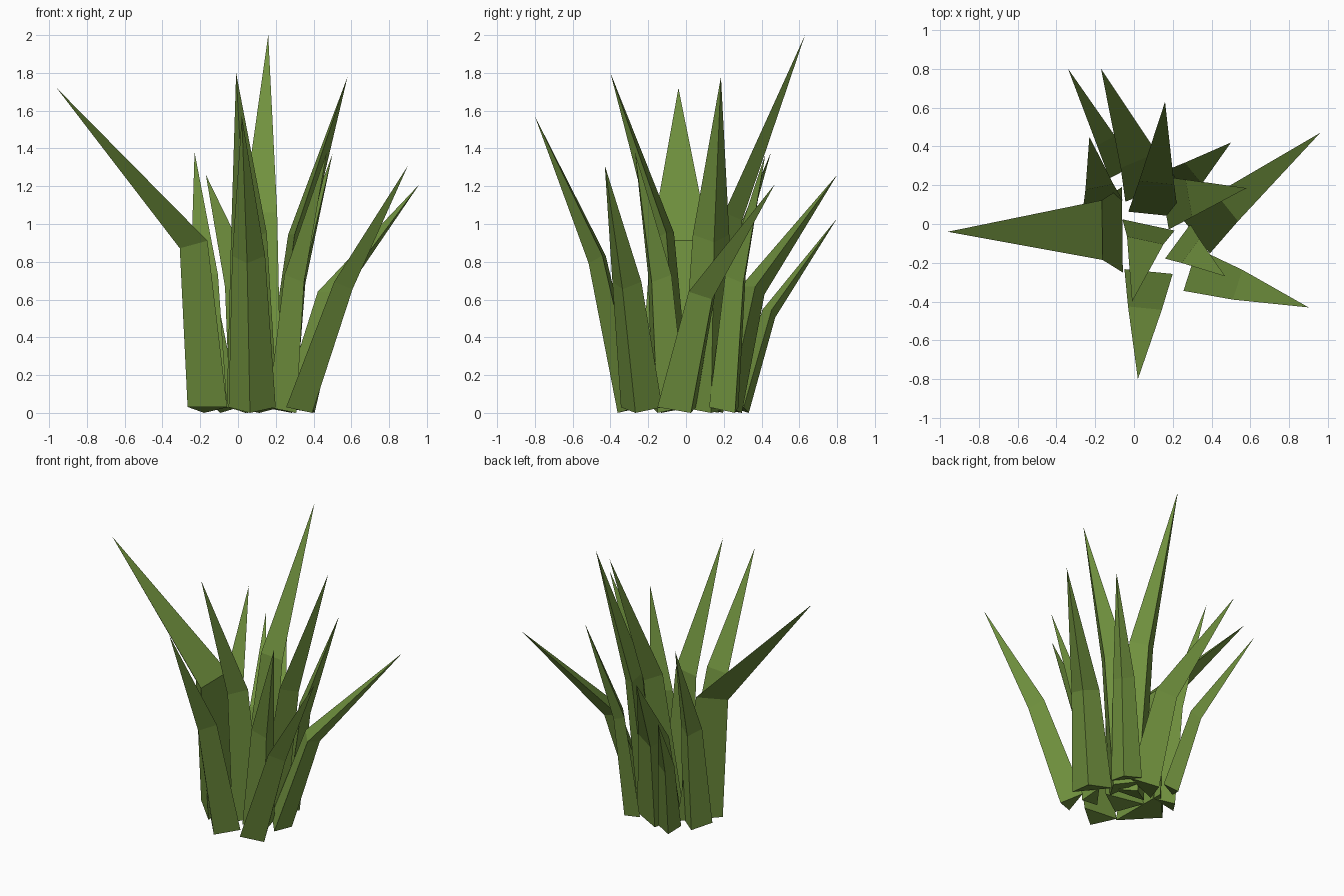
import bpy
from mathutils import Vector

if "Cube" in bpy.data.objects:
    bpy.data.objects.remove(bpy.data.objects["Cube"])

# One flat leaf colour
green = bpy.data.materials.new("leaf_green")
green.diffuse_color = (0.162, 0.283, 0.048, 1)
green.use_nodes = True
green.node_tree.nodes["Principled BSDF"].inputs["Base Color"].default_value = green.diffuse_color

# Each blade: base x, base y, tip x, tip y, tip z, base width, bend position along the lean
BLADES = [
    (-0.06, -0.03, -0.96, -0.04, 1.72, 0.44, 0.115),
    (0.10, 0.05, 0.16, 0.63, 2.00, 0.26, 0.28),
    (0.075, -0.005, -0.01, -0.40, 1.80, 0.275, 0.20),
    (0.155, 0.11, 0.58, 0.185, 1.78, 0.28, 0.30),
    (0.075, -0.245, 0.02, -0.80, 1.57, 0.25, 0.34),
    (-0.16, 0.10, -0.23, 0.45, 1.38, 0.21, 0.26),
    (0.23, 0.20, 0.50, 0.42, 1.37, 0.20, 0.28),
    (0.09, 0.17, -0.17, 0.80, 1.26, 0.29, 0.25),
    (0.29, -0.235, 0.90, -0.43, 1.31, 0.23, 0.40),
    (0.31, -0.05, 0.96, 0.47, 1.21, 0.26, 0.26),
    (-0.06, 0.27, -0.34, 0.80, 1.03, 0.15, 0.30),
    (0.225, -0.09, 0.47, -0.27, 1.38, 0.22, 0.27),
]
BEND = 0.53      # bend height as a share of blade height
TAPER = 0.70     # width at the bend
DEPTH = 0.47     # keel depth as a share of width


def triangle(centre, out, width, drop):
    """Cross-section: a wide inner edge and one outer keel point."""
    side = Vector((-out.y, out.x, 0))
    keel = centre + out * width * DEPTH - Vector((0, 0, drop))
    return [centre + side * width / 2, centre - side * width / 2, keel]


def blade(i, bx, by, tx, ty, tz, width, bend):
    base, tip = Vector((bx, by, 0.03)), Vector((tx, ty, tz))
    lean = Vector((tx - bx, ty - by, 0))
    out = lean.normalized()
    mid = Vector((bx, by, BEND * tz)) + lean * bend
    verts = (triangle(base, out, width, 0.03 if i else 0.0)
             + triangle(mid, out, width * TAPER, 0.04) + [tip])
    faces = [(0, 1, 2)]
    for a in range(3):
        b = (a + 1) % 3
        faces += [(b, a, a + 3, b + 3), (b + 3, a + 3, 6)]
    mesh = bpy.data.meshes.new(f"grass_blade_{i + 1}")
    mesh.from_pydata(verts, [], faces)
    mesh.materials.append(green)
    obj = bpy.data.objects.new(mesh.name, mesh)
    bpy.context.collection.objects.link(obj)


# Clump of bent blades
for i, b in enumerate(BLADES):
    blade(i, *b)
